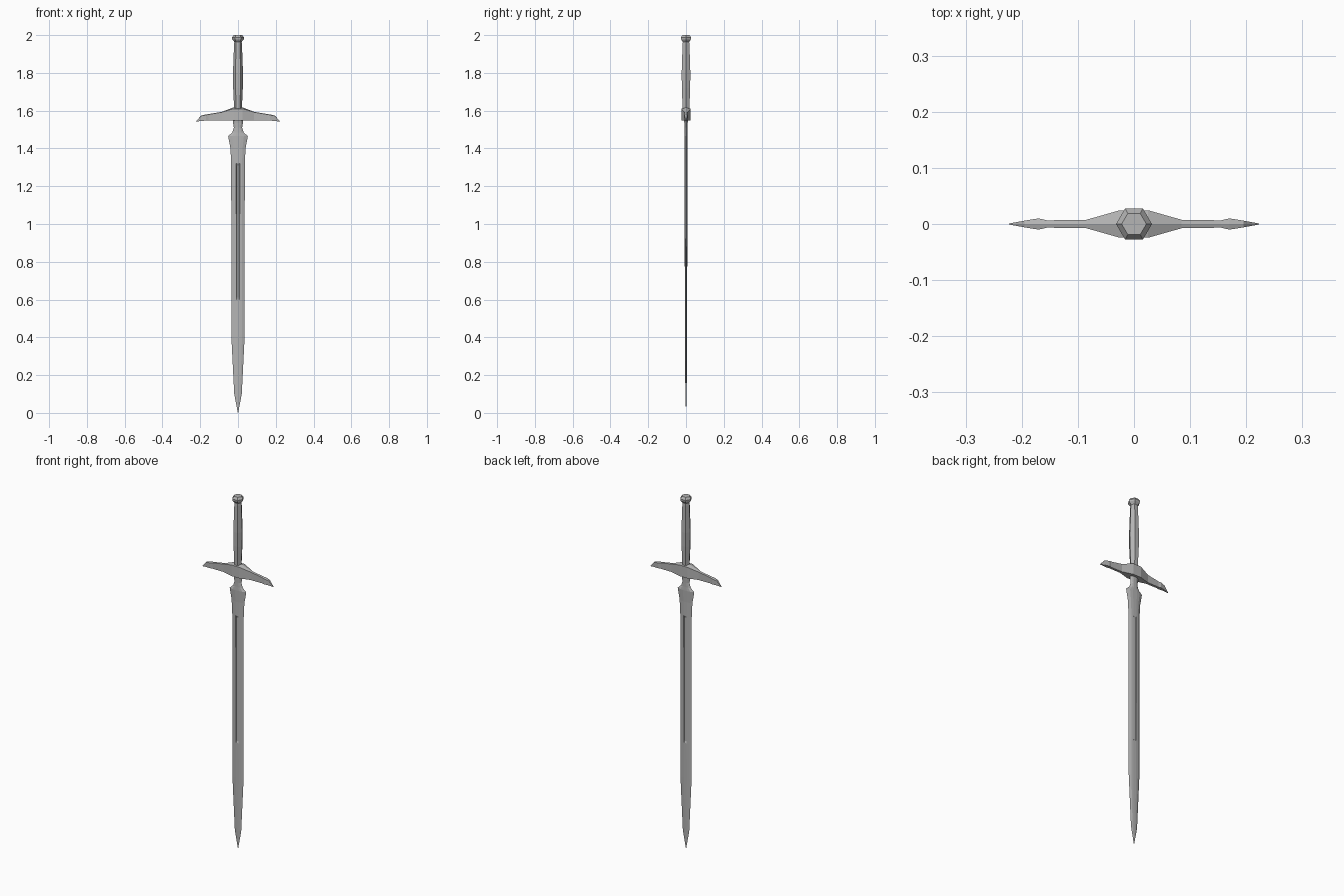
import bpy, math

if "Cube" in bpy.data.objects:
    bpy.data.objects.remove(bpy.data.objects["Cube"])

steel = bpy.data.materials.new("dark_steel")
steel.diffuse_color = (0.46, 0.46, 0.46, 1)
steel.use_nodes = True
steel.node_tree.nodes["Principled BSDF"].inputs["Base Color"].default_value = steel.diffuse_color


def loft(name, rings):
    """Skin a stack of equal-length rings, closing both ends."""
    n = len(rings[0])
    verts = [p for ring in rings for p in ring]
    faces = [(k * n + i, k * n + (i + 1) % n, (k + 1) * n + (i + 1) % n, (k + 1) * n + i)
             for k in range(len(rings) - 1) for i in range(n)]
    faces += [tuple(reversed(range(n))), tuple(range(len(verts) - n, len(verts)))]
    mesh = bpy.data.meshes.new(name)
    mesh.from_pydata(verts, [], faces)
    mesh.materials.append(steel)
    obj = bpy.data.objects.new(name, mesh)
    bpy.context.collection.objects.link(obj)
    # consistent outward normals
    bpy.context.view_layer.objects.active = obj
    obj.select_set(True)
    bpy.ops.object.mode_set(mode='EDIT')
    bpy.ops.mesh.select_all(action='SELECT')
    bpy.ops.mesh.normals_make_consistent(inside=False)
    bpy.ops.object.mode_set(mode='OBJECT')
    obj.select_set(False)
    return obj


def hex_stack(name, profile):
    """Six-sided turned shape from (radius, height) pairs."""
    return loft(name, [[(r * math.cos(math.pi * i / 3), r * math.sin(math.pi * i / 3), z)
                        for i in range(6)] for r, z in profile])


def blade_ring(z, w, t, groove):
    """Blade section: sharp edges, flat bevels, flat-bottomed central fuller."""
    lip, floor = 0.26 * w, 0.18 * w
    front = [(w, 0), (0.6 * w, t * 0.8), (lip, t), (floor, t - groove),
             (-floor, t - groove), (-lip, t), (-0.6 * w, t * 0.8)]
    return [(x, y, z) for x, y in front] + [(-x, -y, z) for x, y in front]


# Blade: height, half width, half thickness, fuller depth
loft("blade", [blade_ring(*s) for s in [
    (0.0, 0.0008, 0.0005, 0),
    (0.10, 0.020, 0.003, 0),
    (0.16, 0.023, 0.004, 0),
    (0.40, 0.035, 0.006, 0),
    (0.60, 0.035, 0.0065, 0),
    (0.61, 0.035, 0.0065, 0.004),
    (1.31, 0.036, 0.007, 0.004),
    (1.32, 0.036, 0.007, 0),
    (1.40, 0.040, 0.007, 0),
    (1.465, 0.052, 0.009, 0),
    (1.485, 0.030, 0.008, 0),
    (1.51, 0.022, 0.008, 0),
    (1.535, 0.026, 0.009, 0),
    (1.56, 0.026, 0.012, 0)]])

# Crossguard: x, half depth, bottom, top for one arm, mirrored to the other
arm = [(0.025, 0.0245, 1.547, 1.617), (0.085, 0.0075, 1.547, 1.594),
       (0.155, 0.0065, 1.547, 1.582), (0.17, 0.010, 1.547, 1.580),
       (0.195, 0.006, 1.546, 1.574), (0.223, 0.0008, 1.541, 1.543)]
stations = [(-x, d, b, t) for x, d, b, t in reversed(arm)] + arm
# a low ridge runs along the top
loft("crossguard", [[(x, -d, b), (x, d, b), (x, d, t - 0.3 * d), (x, 0, t), (x, -d, t - 0.3 * d)]
                    for x, d, b, t in stations])

# Grip and pommel
hex_stack("grip", [(0.020, 1.60), (0.0255, 1.72), (0.0265, 1.80), (0.021, 1.95), (0.019, 1.97)])
hex_stack("pommel", [(0.018, 1.962), (0.031, 1.978), (0.032, 1.987), (0.022, 2.0)])
